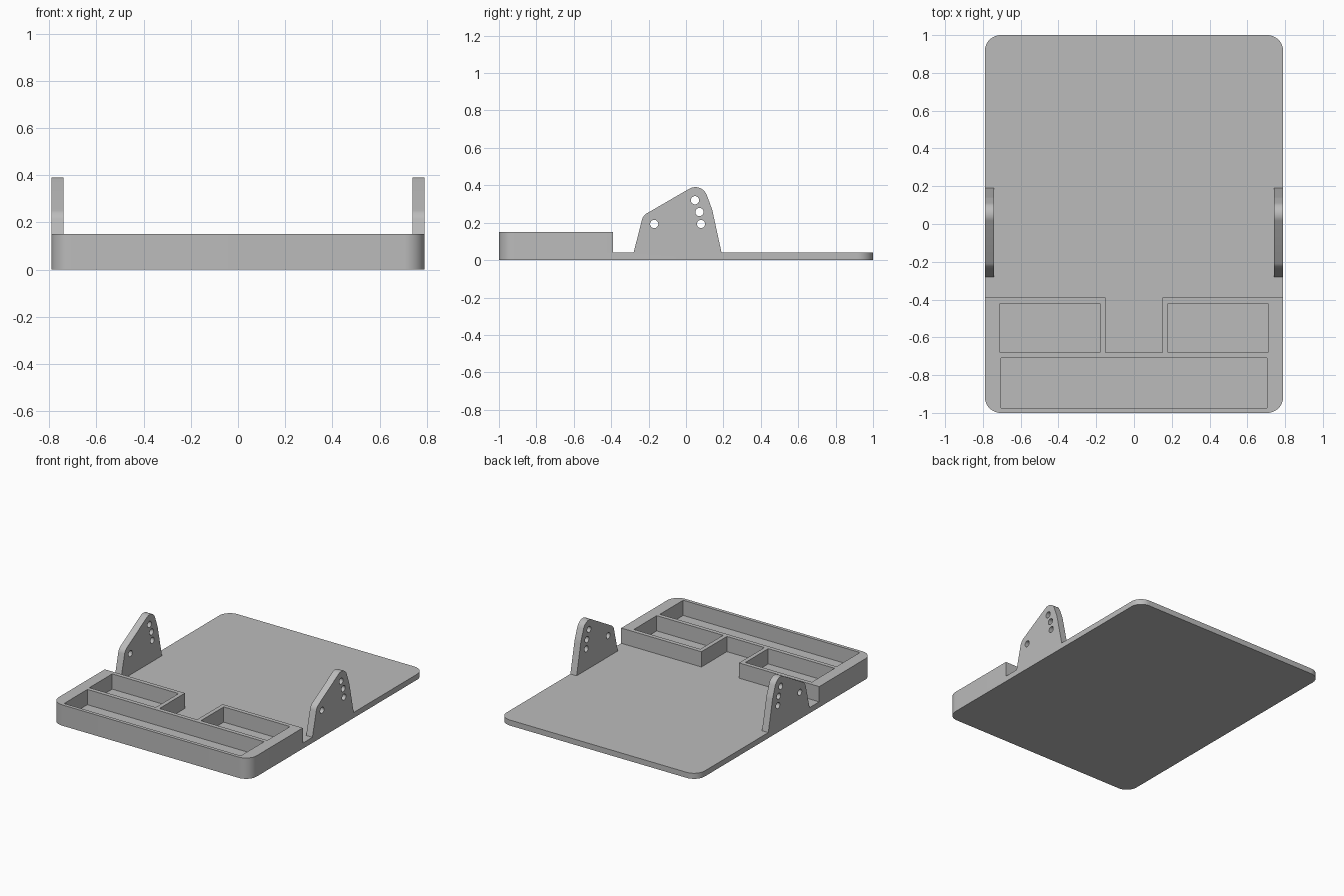
import bpy, bmesh, math
from mathutils import Vector, Matrix, Euler

if "Cube" in bpy.data.objects:
    bpy.data.objects.remove(bpy.data.objects["Cube"], do_unlink=True)

grey = bpy.data.materials.new("plain grey")
grey.use_nodes = True
GREY = (0.5, 0.5, 0.5, 1)
grey.diffuse_color = GREY
grey.node_tree.nodes["Principled BSDF"].inputs["Base Color"].default_value = GREY

HALF_W, PLATE, RIM, CORNER = 0.79, 0.04, 0.15, 0.085


def fillet(corners, steps=12):
    """Outline from (x, y, radius) corners, rounding each by its radius."""
    out = []
    for i, (x, y, r) in enumerate(corners):
        p = Vector((x, y))
        if r == 0:
            out.append(p)
            continue
        a = (Vector(corners[i - 1][:2]) - p).normalized()
        b = (Vector(corners[(i + 1) % len(corners)][:2]) - p).normalized()
        half = a.angle(b) / 2
        centre = p + (a + b).normalized() * r / math.sin(half)
        start = p + a * r / math.tan(half) - centre
        end = p + b * r / math.tan(half) - centre
        sweep = start.angle_signed(end)
        for k in range(steps + 1):
            out.append(centre + Matrix.Rotation(-sweep * k / steps, 2) @ start)
    return out


def rect(x0, x1, y0, y1):
    return [Vector(p) for p in ((x0, y0), (x1, y0), (x1, y1), (x0, y1))]


def circle(x, y, r, n=32):
    return [Vector((x + r * math.cos(math.tau * k / n),
                    y + r * math.sin(math.tau * k / n))) for k in range(n)]


def extrude(name, loops, thickness, matrix):
    """Solid from an outline with holes, extruded about its own plane."""
    curve = bpy.data.curves.new(name, 'CURVE')
    curve.dimensions, curve.fill_mode = '2D', 'BOTH'
    curve.extrude = thickness / 2
    for loop in loops:
        spline = curve.splines.new('POLY')
        spline.points.add(len(loop) - 1)
        for pt, co in zip(spline.points, loop):
            pt.co = (co.x, co.y, 0, 1)
        spline.use_cyclic_u = True
    temp = bpy.data.objects.new(name + "_curve", curve)
    mesh = bpy.data.meshes.new_from_object(temp)
    bpy.data.objects.remove(temp)
    bm = bmesh.new()
    bm.from_mesh(mesh)
    bm.transform(matrix)
    bmesh.ops.remove_doubles(bm, verts=bm.verts, dist=1e-5)
    bmesh.ops.recalc_face_normals(bm, faces=bm.faces)
    bm.to_mesh(mesh)
    bm.free()
    mesh.materials.clear()
    mesh.materials.append(grey)
    obj = bpy.data.objects.new(name, mesh)
    bpy.context.collection.objects.link(obj)
    return obj


# Base plate with rounded corners
W = HALF_W
plate = fillet([(-W, -1, CORNER), (W, -1, CORNER), (W, 1, CORNER), (-W, 1, CORNER)])
board = extrude("tray_board", [plate], PLATE, Matrix.Translation((0, 0, PLATE / 2)))

# Raised tray walls: one long pocket, two short pockets and a notch between them
outline = fillet([(-W, -1, CORNER), (W, -1, CORNER), (W, -0.39, 0), (0.15, -0.39, 0),
                  (0.15, -0.68, 0), (-0.15, -0.68, 0), (-0.15, -0.39, 0), (-W, -0.39, 0)])
pockets = [rect(-0.705, 0.705, -0.975, -0.71),
           rect(0.18, 0.71, -0.68, -0.42), rect(-0.71, -0.18, -0.68, -0.42)]
parts = [extrude("tray_walls", [outline] + pockets, RIM - PLATE / 2,
                 Matrix.Translation((0, 0, (RIM + PLATE / 2) / 2)))]

# Side brackets with adjustment holes
profile = fillet([(-0.28, 0.02, 0), (-0.28, PLATE, 0), (-0.23, 0.238, 0.06),
                  (0.084, 0.42, 0.065), (0.14, 0.27, 0.15), (0.19, PLATE, 0), (0.19, 0.02, 0)])
holes = [circle(y, z, 0.022) for y, z in
         ((-0.17, 0.193), (0.08, 0.193), (0.072, 0.257), (0.048, 0.32))]
upright = Euler((math.pi / 2, 0, math.pi / 2)).to_matrix().to_4x4()
for side, name in ((1, "left_bracket"), (-1, "right_bracket")):
    place = Matrix.Translation((side * (W - 0.025), 0, 0)) @ upright
    parts.append(extrude(name, [profile] + holes, 0.05, place))

# Join everything into one solid
for part in parts:
    mod = board.modifiers.new("join_" + part.name, 'BOOLEAN')
    mod.operation, mod.solver, mod.object = 'UNION', 'EXACT', part
bpy.context.view_layer.update()
solid = bpy.data.meshes.new_from_object(
    board.evaluated_get(bpy.context.evaluated_depsgraph_get()))
board.modifiers.clear()
board.data = solid
for part in parts:
    bpy.data.objects.remove(part, do_unlink=True)

# Merge coplanar faces and smooth the rounded corners
bm = bmesh.new()
bm.from_mesh(solid)
bmesh.ops.remove_doubles(bm, verts=bm.verts, dist=1e-5)
bmesh.ops.dissolve_limit(bm, angle_limit=0.01, verts=bm.verts, edges=bm.edges)
bm.to_mesh(solid)
bm.free()
bpy.ops.object.select_all(action='DESELECT')
board.select_set(True)
bpy.context.view_layer.objects.active = board
bpy.ops.object.shade_smooth_by_angle(angle=math.radians(30))
